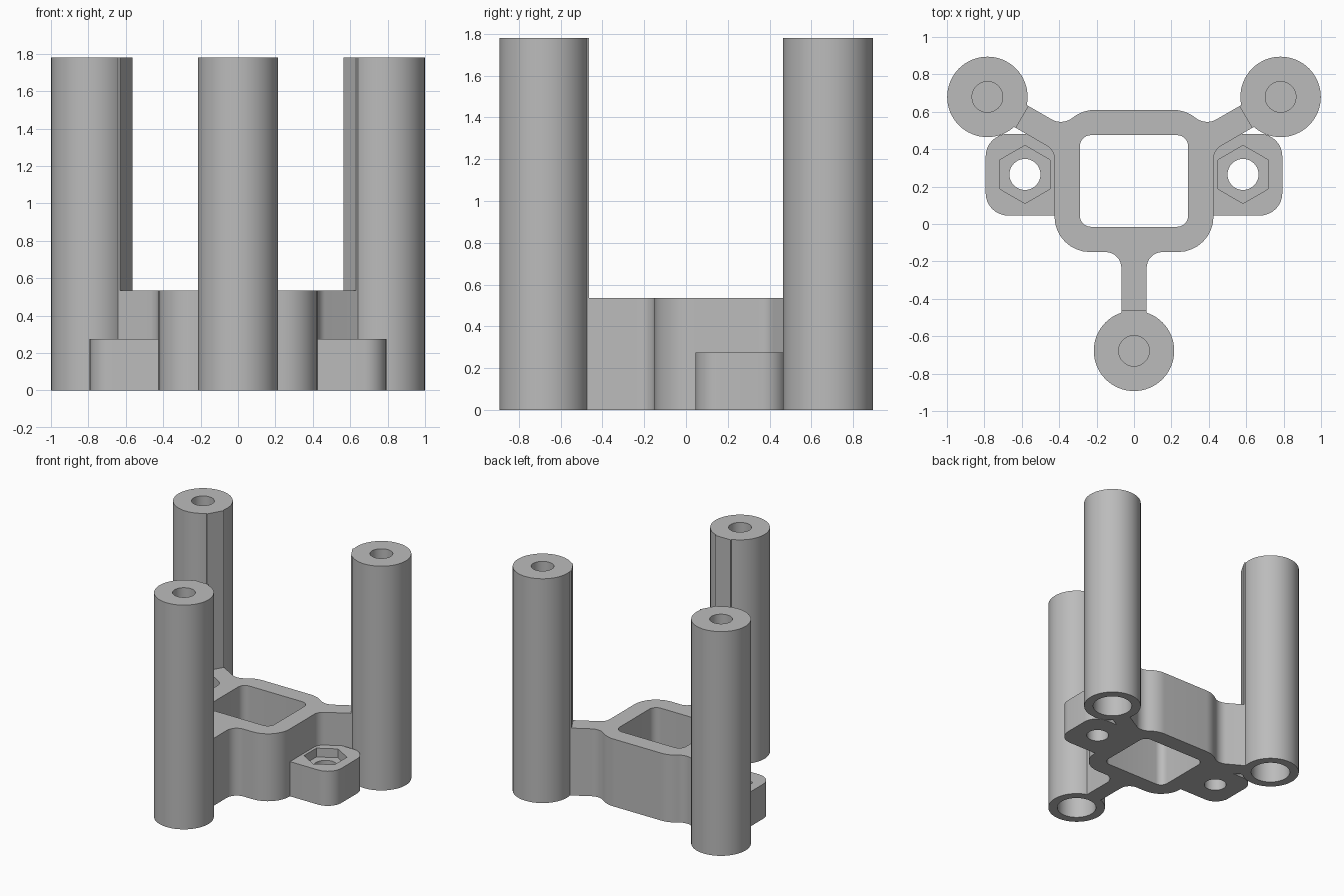
import bpy, bmesh, math
from mathutils import Vector

if "Cube" in bpy.data.objects:
    bpy.data.objects.remove(bpy.data.objects["Cube"], do_unlink=True)

grey = bpy.data.materials.new("mid grey")
grey.use_nodes = True
grey.diffuse_color = (0.5, 0.5, 0.5, 1)
grey.node_tree.nodes["Principled BSDF"].inputs["Base Color"].default_value = grey.diffuse_color

HUB = Vector((0, 0.227))      # centre of the three-fold layout
REACH = 0.905                 # hub to post axis
POST_R, POST_H = 0.215, 1.78
BODY_H, EAR_H = 0.535, 0.275
SPOKE = 0.0675                # half width of a spoke


def ring(centre, radius, sides=48, turn=0.0):
    return [Vector((centre[0] + radius * math.cos(turn + math.tau * i / sides),
                    centre[1] + radius * math.sin(turn + math.tau * i / sides)))
            for i in range(sides)]


def rounded(corners, steps=8):
    """Closed outline through (x, y, fillet radius) corners."""
    out = []
    for i, (x, y, r) in enumerate(corners):
        p = Vector((x, y))
        if r == 0:
            out.append(p)
            continue
        a = (Vector(corners[i - 1][:2]) - p).normalized()
        b = (Vector(corners[(i + 1) % len(corners)][:2]) - p).normalized()
        half = a.angle(b) / 2
        centre = p + (a + b).normalized() * (r / math.sin(half))
        start = p + a * (r / math.tan(half)) - centre
        end = p + b * (r / math.tan(half)) - centre
        for k in range(steps + 1):
            t = k / steps
            sweep = math.pi - 2 * half
            out.append(centre + (start * math.sin((1 - t) * sweep)
                                 + end * math.sin(t * sweep)) / math.sin(sweep))
    return out


def box_outline(x0, x1, y0, y1, r):
    return rounded([(x0, y0, r), (x1, y0, r), (x1, y1, r), (x0, y1, r)])


def cap(bm, z, *loops):
    """Flat face at height z, bounded by one outline and any holes."""
    edges = []
    for loop in loops:
        verts = [bm.verts.new((p.x, p.y, z)) for p in loop]
        edges += [bm.edges.new((verts[i - 1], verts[i])) for i in range(len(verts))]
    bmesh.ops.triangle_fill(bm, edges=edges, use_beauty=True, normal=(0, 0, 1))


def wall(bm, loop, z0, z1):
    low = [bm.verts.new((p.x, p.y, z0)) for p in loop]
    high = [bm.verts.new((p.x, p.y, z1)) for p in loop]
    for i in range(len(loop)):
        bm.faces.new((low[i - 1], low[i], high[i], high[i - 1]))


def finish(bm, name):
    bmesh.ops.remove_doubles(bm, verts=bm.verts, dist=1e-5)
    bmesh.ops.recalc_face_normals(bm, faces=bm.faces)
    mesh = bpy.data.meshes.new(name)
    bm.to_mesh(mesh)
    bm.free()
    mesh.materials.append(grey)
    obj = bpy.data.objects.new(name, mesh)
    bpy.context.collection.objects.link(obj)
    bpy.ops.object.select_all(action='DESELECT')
    obj.select_set(True)
    bpy.context.view_layer.objects.active = obj
    bpy.ops.object.shade_smooth_by_angle(angle=math.radians(30))


def radial(angle, along, across):
    """Point measured from the hub along a spoke direction."""
    d = Vector((math.cos(angle), math.sin(angle)))
    return HUB + d * along + Vector((-d.y, d.x)) * across


# Central frame with three filleted spokes
a30 = math.radians(30)
spoke_in = REACH - 0.19
slope, rise = math.tan(a30), SPOKE / math.cos(a30)
low_end, high_end = radial(a30, spoke_in, -SPOKE), radial(a30, spoke_in, SPOKE)
half = [(SPOKE, HUB.y - spoke_in, 0), (SPOKE, -0.15, 0.085), (0.425, -0.15, 0.19),
        (0.425, HUB.y + 0.425 * slope - rise, 0.08), (*low_end, 0), (*high_end, 0),
        (0.385, HUB.y + 0.385 * slope + rise, 0.1), (0.27, 0.61, 0.19)]
outline = rounded(half + [(-x, y, r) for x, y, r in reversed(half)])
window = box_outline(-0.29, 0.29, -0.015, 0.475, 0.06)
bm = bmesh.new()
for z in (0, BODY_H):
    cap(bm, z, outline, window)
for loop in (outline, window):
    wall(bm, loop, 0, BODY_H)
finish(bm, "frame_with_spokes")

# Posts: wide bore from below, narrow hole from above, thin web between
BORE_TOP, HOLE_FLOOR = 1.3, 1.33
for name, angle in (("left", a30), ("right", math.pi - a30), ("front", -math.pi / 2)):
    axis = radial(angle, REACH, 0)
    shell, bore, hole = ring(axis, POST_R, 64), ring(axis, 0.147), ring(axis, 0.082)
    bm = bmesh.new()
    cap(bm, 0, shell, bore)
    cap(bm, BORE_TOP, bore)
    cap(bm, HOLE_FLOOR, hole)
    cap(bm, POST_H, shell, hole)
    wall(bm, shell, 0, POST_H)
    wall(bm, bore, 0, BORE_TOP)
    wall(bm, hole, HOLE_FLOOR, POST_H)
    finish(bm, name + "_post")

    # Flat pad running up the inner side of the post
    pad = [radial(angle, REACH - d, w) for d, w in
           ((POST_R, -SPOKE), (POST_R, SPOKE), (0.19, SPOKE), (0.19, -SPOKE))]
    bm = bmesh.new()
    for z in (0, POST_H):
        cap(bm, z, pad)
    wall(bm, pad, 0, POST_H)
    finish(bm, name + "_post_pad")

# Mounting ears with a bolt hole and a hexagonal nut pocket
POCKET = EAR_H - 0.07
for name, s in (("left", 1), ("right", -1)):
    block = rounded([(s * 0.41, 0.045, 0), (s * 0.793, 0.045, 0.12),
                     (s * 0.793, 0.482, 0.12), (s * 0.41, 0.482, 0)])
    centre = (s * 0.583, 0.265)
    bolt, nut = ring(centre, 0.083), ring(centre, 0.155, 6, math.pi / 2)
    bm = bmesh.new()
    cap(bm, 0, block, bolt)
    cap(bm, POCKET, nut, bolt)
    cap(bm, EAR_H, block, nut)
    wall(bm, block, 0, EAR_H)
    wall(bm, bolt, 0, POCKET)
    wall(bm, nut, POCKET, EAR_H)
    finish(bm, name + "_ear")
